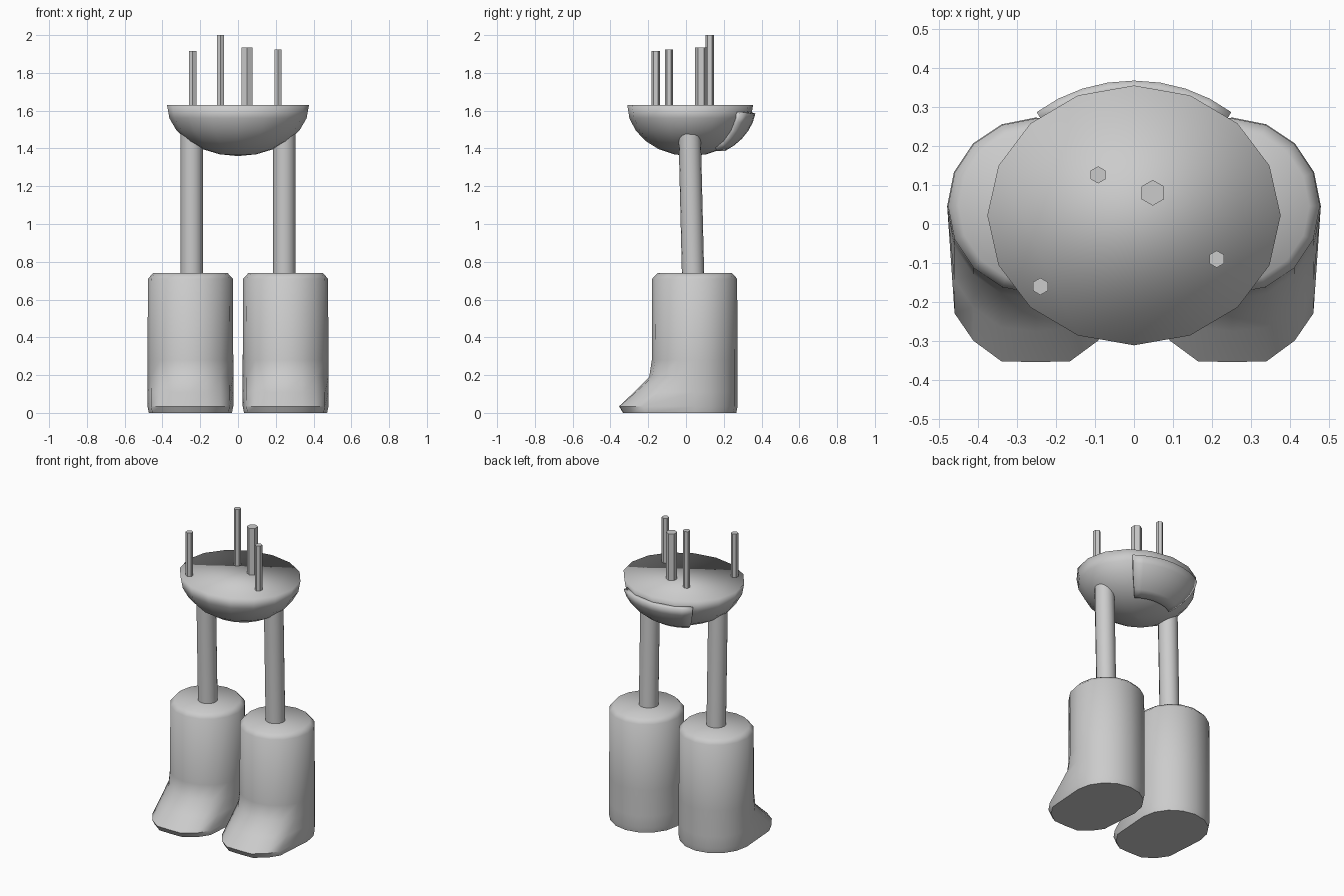
import bpy, bmesh, math
from mathutils import Vector

if "Cube" in bpy.data.objects:
    bpy.data.objects.remove(bpy.data.objects["Cube"])


def make(name, verts, faces, angle=None):
    me = bpy.data.meshes.new(name)
    me.from_pydata(verts, [], faces)
    bm = bmesh.new()
    bm.from_mesh(me)
    bmesh.ops.recalc_face_normals(bm, faces=bm.faces)
    bm.to_mesh(me)
    bm.free()
    ob = bpy.data.objects.new(name, me)
    bpy.context.collection.objects.link(ob)
    if angle is None:
        me.polygons.foreach_set("use_smooth", [True] * len(me.polygons))
    else:
        bpy.ops.object.select_all(action='DESELECT')
        ob.select_set(True)
        bpy.context.view_layer.objects.active = ob
        bpy.ops.object.shade_smooth_by_angle(angle=math.radians(angle))
    return ob


def loft(name, rings, angle=None):
    """Skin equal rings of points and close both ends."""
    n = len(rings[0])
    verts = [p for r in rings for p in r]
    faces = [(k * n + i, k * n + (i + 1) % n, (k + 1) * n + (i + 1) % n, (k + 1) * n + i)
             for k in range(len(rings) - 1) for i in range(n)]
    faces += [tuple(range(n)), tuple(range(len(verts) - n, len(verts)))]
    return make(name, verts, faces, angle)


def rod(name, a, b, r, sides, angle):
    def ring(p):
        return [(p[0] + r * math.sin(2 * math.pi * i / sides),
                 p[1] + r * math.cos(2 * math.pi * i / sides), p[2]) for i in range(sides)]
    return loft(name, [ring(a), ring(b)], angle)


# Boots: 16-sided shaft whose front points stretch into a blunt toe
TOE = [(.208, -.275), (.16, -.345), (.088, -.398), (0, -.4)]
LEVELS = [(0, .95, .97), (.035, 1, 1), (.11, .54, 1), (.19, .08, 1),
          (.28, 0, 1), (.71, 0, .99), (.74, 0, .87)]   # z, toe blend, scale


def boot_ring(cx, z, t, s):
    pts = []
    for i in range(16):
        a = 2 * math.pi * i / 16
        p = Vector((.227 * math.cos(a), .227 * math.sin(a)))
        if i > 8:
            k = min(i - 8, 16 - i) - 1
            q = Vector((math.copysign(TOE[k][0], p.x), TOE[k][1]))
            p = p.lerp(q, t)
        pts.append((cx + s * p.x, .046 + s * p.y, z))
    return pts


for side, sx in (("left", -1), ("right", 1)):
    loft(side + "_boot", [boot_ring(sx * .252, *lv) for lv in LEVELS], 50)
    # Legs lean slightly from boot to body
    rod(side + "_leg", (sx * .245, .038, .7), (sx * .245, .018, 1.53), .059, 16, 40)

# Body: lower half of an ellipsoid with a flat top
CY, CZ = .022, 1.63


def shell(az, el, grow=0):
    return (math.sin(az) * math.cos(el) * (.376 + grow),
            CY + math.cos(az) * math.cos(el) * (.333 + grow),
            CZ - math.sin(el) * (.27 + grow))


rings = [[shell(2 * math.pi * i / 16, math.pi / 2 * k / 6) for i in range(16)] for k in range(6)]
body = loft("body", rings + [[shell(2 * math.pi * i / 16, math.radians(89)) for i in range(16)]])

# Seat patch: thin raised panel on the back of the body
cols, rows = 9, 6
pv, pf = [], []
for r in range(rows):
    for c in range(cols):
        el = math.radians(9 + 49 * r / (rows - 1))
        az = math.radians(-40 + 80 * c / (cols - 1))
        pv.append(shell(az, el, .017))
for r in range(rows - 1):
    for c in range(cols - 1):
        i = r * cols + c
        pf.append((i, i + 1, i + cols + 1, i + cols))
patch = make("back_patch", pv, pf)
mod = patch.modifiers.new("thickness", 'SOLIDIFY')
mod.thickness = .03
mod.offset = -1 if patch.data.polygons[0].normal.y > 0 else 1

# Hexagonal pegs standing on the flat top
for n, (x, y, top, r) in enumerate([(-.092, .126, 2.0, .022), (.048, .08, 1.935, .033),
                                    (.212, -.09, 1.924, .022), (-.24, -.16, 1.915, .022)]):
    rod("peg_%d" % (n + 1), (x, y, 1.6), (x, y, top), r, 6, 30)
